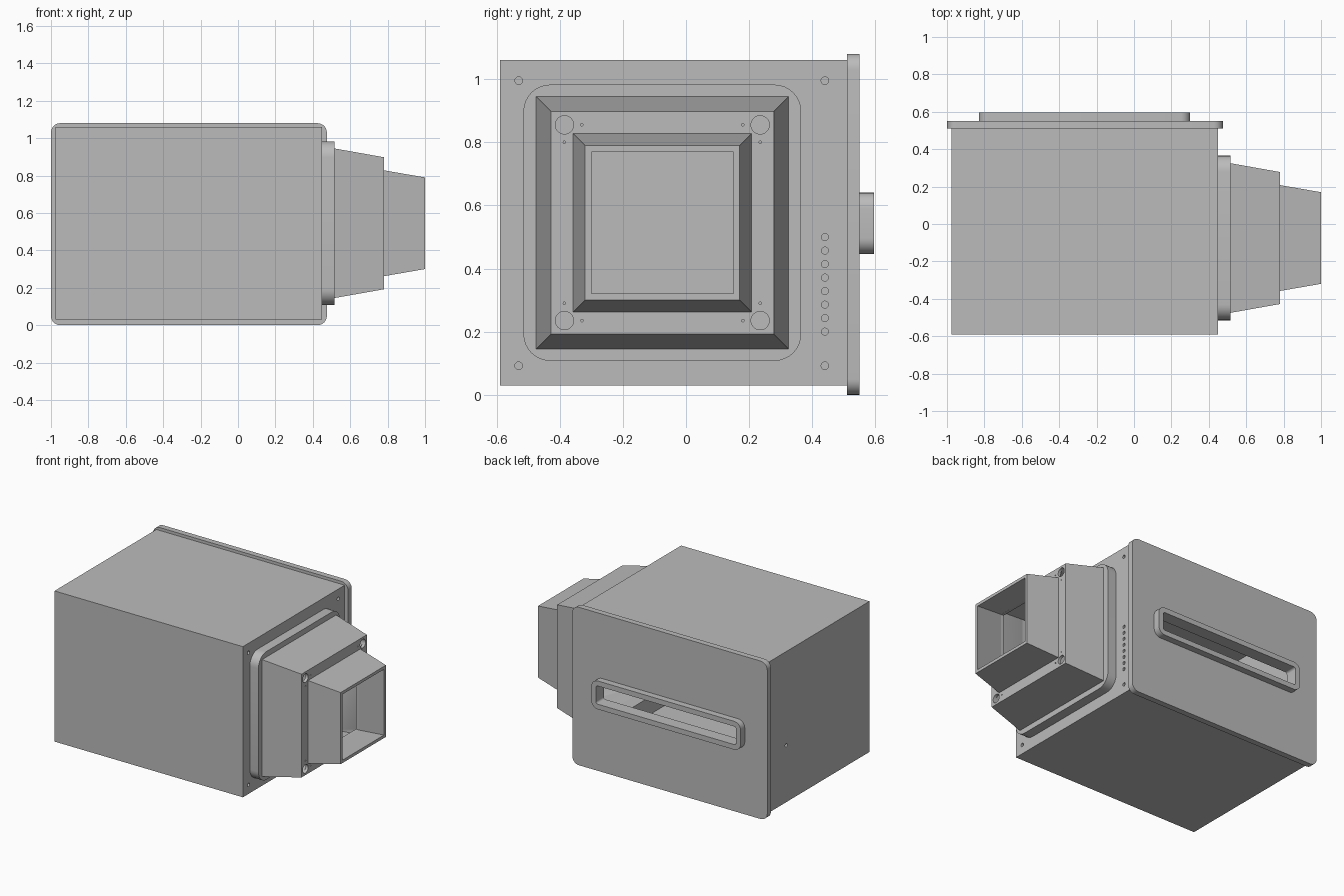
import bpy, bmesh, math
from mathutils import Vector

cube = bpy.data.objects.get("Cube")
if cube:
    bpy.data.objects.remove(cube, do_unlink=True)

metal = bpy.data.materials.new("light grey metal")
metal.use_nodes = True
grey = (0.5, 0.5, 0.5, 1)
metal.diffuse_color = grey
metal.node_tree.nodes["Principled BSDF"].inputs["Base Color"].default_value = grey


def outline(cu, cv, hu, hv, r):
    """Rectangle about a centre, with rounded corners if r > 0."""
    if r == 0:
        return [(cu + a * hu, cv + b * hv) for a, b in ((1, 1), (-1, 1), (-1, -1), (1, -1))]
    pts = []
    for k, (a, b) in enumerate(((1, 1), (-1, 1), (-1, -1), (1, -1))):
        for i in range(9):
            t = math.pi / 2 * (k + i / 8)
            pts.append((cu + a * (hu - r) + r * math.cos(t), cv + b * (hv - r) + r * math.sin(t)))
    return pts


def loft(name, axis, sections):
    """Solid through outlines placed along the x or y axis."""
    bm = bmesh.new()
    rings = []
    for d, pts in sections:
        rings.append([bm.verts.new((d, u, v) if axis == "x" else (u, d, v)) for u, v in pts])
    n = len(rings[0])
    for a, b in zip(rings, rings[1:]):
        for i in range(n):
            j = (i + 1) % n
            bm.faces.new((a[i], a[j], b[j], b[i]))
    bm.faces.new(rings[0])
    bm.faces.new(rings[-1])
    bmesh.ops.recalc_face_normals(bm, faces=bm.faces[:])
    mesh = bpy.data.meshes.new(name)
    bm.to_mesh(mesh)
    bm.free()
    mesh.materials.append(metal)
    obj = bpy.data.objects.new(name, mesh)
    bpy.context.collection.objects.link(obj)
    return obj


def slab(name, axis, d0, d1, cu, cv, hu, hv, r=0):
    pts = outline(cu, cv, hu, hv, r)
    return loft(name, axis, [(d0, pts), (d1, pts)])


def taper(name, d0, h0, d1, h1):
    """Square frustum around the nozzle axis."""
    return loft(name, "x", [(d0, outline(CY, CZ, h0, h0, 0)), (d1, outline(CY, CZ, h1, h1, 0))])


def peg(x0, x1, y, z, r):
    return slab("hole_cutter", "x", x0, x1, y, z, r, r, r * 0.999)


def cut(obj, cutter):
    mod = obj.modifiers.new("cut", "BOOLEAN")
    mod.operation = "DIFFERENCE"
    mod.solver = "EXACT"
    mod.object = cutter
    bpy.context.view_layer.objects.active = obj
    bpy.ops.object.modifier_apply(modifier=mod.name)
    bpy.data.objects.remove(cutter, do_unlink=True)


CY, CZ = -0.075, 0.545     # nozzle axis
BX, BZ = -0.2625, 0.545    # body centre
SIGNS = [(a, b) for a in (-1, 1) for b in (-1, 1)]

# Hollow body, open at the back under the cover
body = slab("body", "y", -0.59, 0.51, BX, BZ, 0.7125, 0.515)
cut(body, slab("cavity", "y", -0.57, 0.6, BX, BZ, 0.6925, 0.495))
cut(body, slab("nozzle_opening", "x", 0.4, 0.5, CY, CZ, 0.375, 0.375))
for y in (-0.53, 0.44):
    for z in (0.092, 0.995):
        cut(body, peg(0.4, 0.5, y, z, 0.012))
for i in range(8):
    cut(body, peg(0.4, 0.5, 0.44, 0.2 + i * 0.0428, 0.011))
cut(body, peg(-1.05, -0.93, 0.31, 0.42, 0.012))

# Back cover with a slot and its raised rim
SX, SZ = -0.265, 0.543
cover = slab("back_cover", "y", 0.51, 0.55, BX, 0.54, 0.7375, 0.54, 0.05)
rim = slab("slot_rim", "y", 0.55, 0.595, SX, SZ, 0.565, 0.097, 0.05)
for part in (cover, rim):
    cut(part, slab("slot", "y", 0.4, 0.7, SX, SZ, 0.53, 0.062, 0.015))

# Rounded flange on the side of the body
flange = slab("flange", "x", 0.45, 0.515, CY, CZ, 0.44, 0.4375, 0.085)
cut(flange, slab("nozzle_opening", "x", 0.4, 0.6, CY, CZ, 0.375, 0.375))

# Wide hollow nozzle stage with an end plate
wide = taper("wide_nozzle", 0.515, 0.4, 0.78, 0.353)
cut(wide, taper("wide_cavity", 0.5, 0.378, 0.76, 0.332))
cut(wide, slab("end_opening", "x", 0.7, 0.85, CY, CZ, 0.263, 0.263))
for a, b in SIGNS:
    cut(wide, peg(0.7, 0.85, CY + a * 0.31, CZ + b * 0.31, 0.029))
    for u, v in ((0.255, 0.31), (0.31, 0.255)):
        cut(wide, peg(0.7, 0.85, CY + a * u, CZ + b * v, 0.004))

# Narrow hollow nozzle stage
narrow = taper("narrow_nozzle", 0.78, 0.283, 1.0, 0.245)
cut(narrow, taper("narrow_cavity", 0.77, 0.265, 1.01, 0.223))

for obj in (body, cover, rim, flange, wide, narrow):
    bpy.ops.object.select_all(action="DESELECT")
    obj.select_set(True)
    bpy.context.view_layer.objects.active = obj
    bpy.ops.object.shade_smooth_by_angle(angle=math.radians(30))
